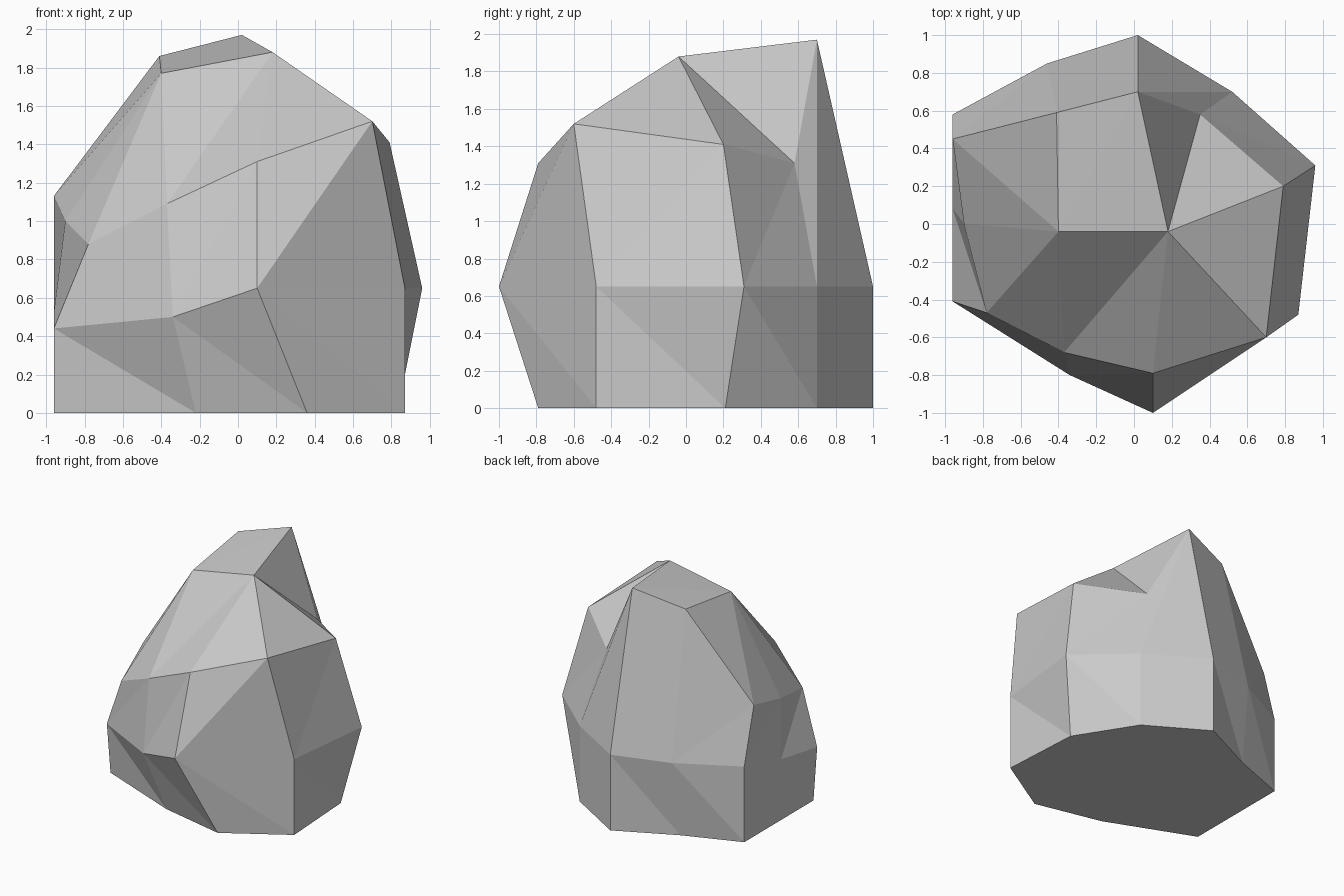
import bpy
import bmesh

default_cube = bpy.data.objects.get("Cube")
if default_cube:
    bpy.data.objects.remove(default_cube, do_unlink=True)


def make_material(name, colour):
    material = bpy.data.materials.new(name)
    material.use_nodes = True
    material.diffuse_color = colour
    material.node_tree.nodes["Principled BSDF"].inputs["Base Color"].default_value = colour
    return material


def add_ring(bm, points):
    return [bm.verts.new(point) for point in points]


def bridge(bm, lower, upper, rising):
    """Join two rings with triangles; the diagonals rise or fall around the ring."""
    count = len(lower)
    for i in range(count):
        j = (i + 1) % count
        if rising:
            triangles = [(lower[i], lower[j], upper[j]), (lower[i], upper[j], upper[i])]
        else:
            triangles = [(lower[i], lower[j], upper[i]), (lower[j], upper[j], upper[i])]
        for corners in triangles:
            if len(set(corners)) == len(corners):
                bm.faces.new(corners)


# Rings run counter-clockwise from the front right corner
WAIST = 0.65
base_outline = [(-.96, -.36), (-.22, -.66), (.36, -.79), (.87, -.48), (.83, .21),
                (.52, .70), (.02, 1), (-.48, .76), (-.96, .58), (-.96, .08)]
waist_points = [(-.96, -.41, .44), (-.34, -.80, .50), (.10, -1, WAIST),
                (.87, -.48, WAIST), (.96, .31, WAIST), (.52, .70, WAIST),
                (.02, 1, WAIST), (-.46, .85, WAIST), (-.96, .58, WAIST),
                (-.96, .08, .52)]
shoulder_points = [(-.78, -.47, .88), (-.37, -.68, 1.09), (.10, -.79, 1.31),
                   (.70, -.60, 1.52), (.79, .20, 1.41), (.35, .58, 1.31),
                   (.02, .70, 1.97), (-.41, .59, 1.86), (-.96, .45, 1.13),
                   (-.90, 0, 1)]

bm = bmesh.new()
base = add_ring(bm, [(x, y, 0) for x, y in base_outline])
waist = add_ring(bm, waist_points)
shoulder = add_ring(bm, shoulder_points)

# The crown is a short ridge, so its ring shares two points
crown_right, crown_left = add_ring(bm, [(-.40, -.04, 1.77), (.18, -.04, 1.88)])
crown = [crown_right] * 2 + [crown_left] * 5 + [crown_right] * 3

bridge(bm, base, waist, rising=False)
bridge(bm, waist, shoulder, rising=True)
bridge(bm, shoulder, crown, rising=True)
bm.faces.new(list(reversed(base)))
bmesh.ops.recalc_face_normals(bm, faces=bm.faces[:])

# Faceted boulder in one stone colour
mesh = bpy.data.meshes.new("boulder")
bm.to_mesh(mesh)
bm.free()
mesh.materials.append(make_material("grey stone", (0.6, 0.6, 0.6, 1)))
boulder = bpy.data.objects.new("boulder", mesh)
bpy.context.collection.objects.link(boulder)
